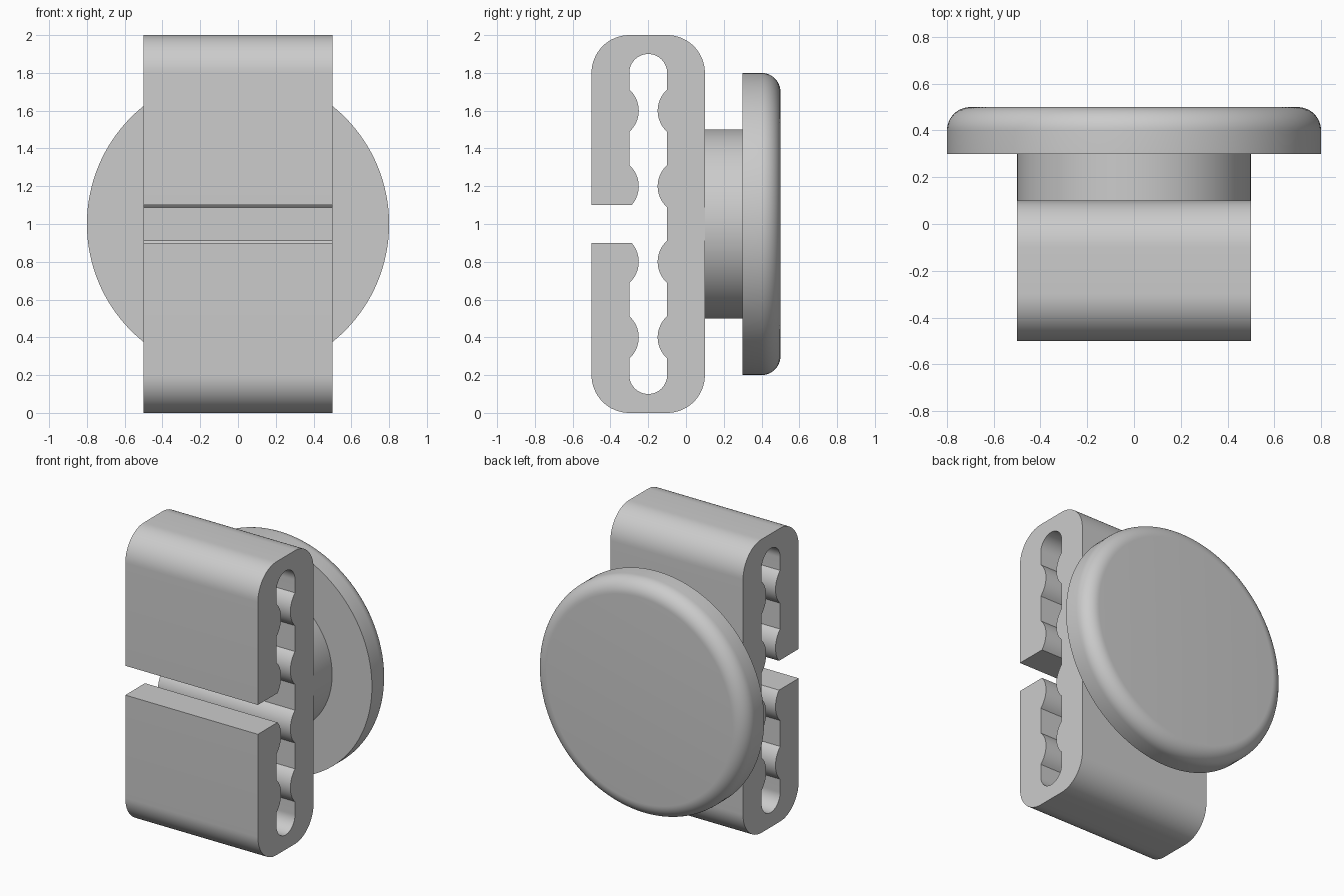
import bpy, bmesh
from math import sin, cos, pi, radians, acos, asin

cube = bpy.data.objects.get("Cube")
if cube:
    bpy.data.objects.remove(cube, do_unlink=True)

GREY = (0.6, 0.6, 0.6, 1)
grey = bpy.data.materials.new("plain grey")
grey.use_nodes = True
grey.diffuse_color = GREY
grey.node_tree.nodes["Principled BSDF"].inputs["Base Color"].default_value = GREY


def finish(name, bm):
    """Turn a bmesh into a smooth-shaded object with sharp edges kept."""
    bmesh.ops.recalc_face_normals(bm, faces=bm.faces)
    mesh = bpy.data.meshes.new(name)
    bm.to_mesh(mesh)
    bm.free()
    mesh.materials.append(grey)
    obj = bpy.data.objects.new(name, mesh)
    bpy.context.collection.objects.link(obj)
    bpy.ops.object.select_all(action='DESELECT')
    obj.select_set(True)
    bpy.context.view_layer.objects.active = obj
    bpy.ops.object.shade_smooth_by_angle(angle=radians(30))
    return obj


def arc(y, z, r, start, end, steps=16):
    """Points of an arc in the side (y, z) plane, angles in radians."""
    angles = [start + (end - start) * i / steps for i in range(steps + 1)]
    return [(y + r * cos(a), z + r * sin(a)) for a in angles]


def lathe(name, profile, segments=128):
    """Revolve (radius, y) points around the y axis at mid height, with caps."""
    bm = bmesh.new()
    rings = []
    for r, y in profile:
        angles = [2 * pi * i / segments for i in range(segments)]
        rings.append([bm.verts.new((r * cos(a), y, 1 + r * sin(a))) for a in angles])
    for a, b in zip(rings, rings[1:]):
        for i in range(segments):
            j = (i + 1) % segments
            bm.faces.new((a[i], a[j], b[j], b[i]))
    bm.faces.new(rings[0])
    bm.faces.new(rings[-1])
    return finish(name, bm)


# Clip body: upper half of the side profile, then its mirror image
BUMP = 0.15
half_angle = acos(0.1 / BUMP)      # where a bump meets the slot wall
cut_angle = asin(0.1 / BUMP)       # where the lowest bump meets the gap
upper = arc(-0.1, 1.8, 0.2, 0, pi / 2)
upper += arc(-0.3, 1.8, 0.2, pi / 2, pi)
upper += [(-0.5, 1.1)]
upper += arc(-0.4, 1.2, BUMP, -cut_angle, half_angle)
upper += arc(-0.4, 1.6, BUMP, -half_angle, half_angle)
upper += arc(-0.2, 1.8, 0.1, pi, 0, 32)
for z in (1.6, 1.2):
    upper += arc(0, z, BUMP, pi - half_angle, pi + half_angle)
profile = upper + [(y, 2 - z) for y, z in reversed(upper)]

bm = bmesh.new()
side = bm.faces.new([bm.verts.new((-0.5, y, z)) for y, z in profile])
extruded = bmesh.ops.extrude_face_region(bm, geom=[side], use_keep_orig=True)
moved = [g for g in extruded["geom"] if isinstance(g, bmesh.types.BMVert)]
bmesh.ops.translate(bm, verts=moved, vec=(1, 0, 0))
finish("clip_body", bm)

# Round neck joining the clip to the button
lathe("neck", [(0.5, 0.1), (0.5, 0.3)])

# Button disc with a rounded back rim
lathe("button_disc", [(0.8, 0.3)] + arc(0.7, 0.4, 0.1, 0, pi / 2, 12))
